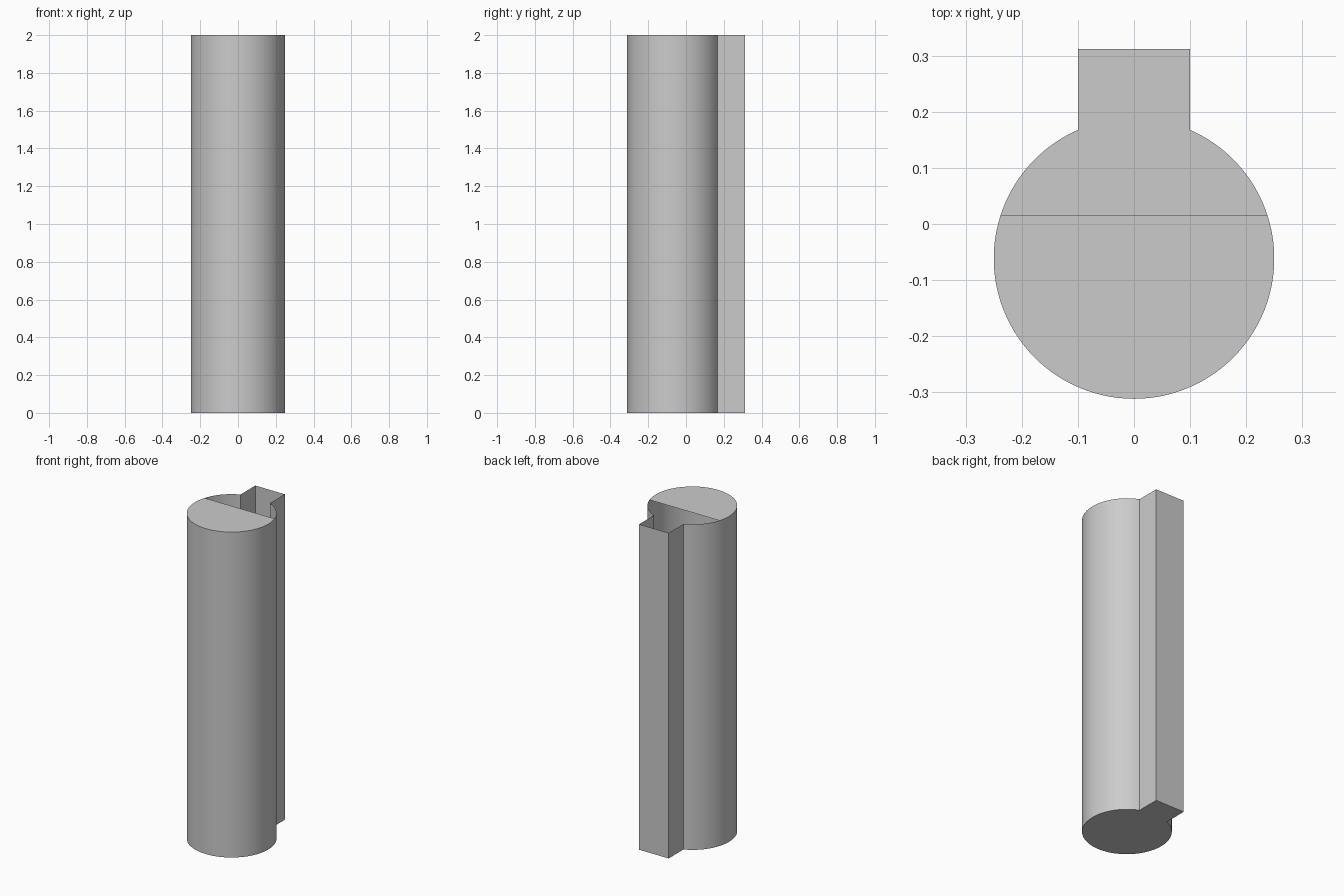
import bpy
import bmesh
from math import asin, cos, sin, pi

cube = bpy.data.objects.get("Cube")
if cube:
    bpy.data.objects.remove(cube)

HEIGHT = 2.0
RADIUS = 0.25
CENTRE_Y = -0.0615
KEY_HALF = 0.1
BACK_Y = 0.3115
CAP_Y = 0.015
STEPS = 96

grey = bpy.data.materials.new("light grey")
grey.use_nodes = True
colour = (0.6, 0.6, 0.6, 1)
grey.diffuse_color = colour
grey.node_tree.nodes["Principled BSDF"].inputs["Base Color"].default_value = colour

# Outline: round shaft, running clockwise around the front, plus a square key
key_angle = pi / 2 - asin(KEY_HALF / RADIUS)
cap_angle = asin((CAP_Y - CENTRE_Y) / RADIUS)
sweep = pi + 2 * key_angle
angles = [key_angle - sweep * i / STEPS for i in range(STEPS + 1)]
# Snap the nearest points to the ends of the straight cap edge
for target in (cap_angle, -pi - cap_angle):
    nearest = min(range(len(angles)), key=lambda i: abs(angles[i] - target))
    angles[nearest] = target
outline = [(RADIUS * cos(a), CENTRE_Y + RADIUS * sin(a)) for a in angles]
outline += [(-KEY_HALF, BACK_Y), (KEY_HALF, BACK_Y)]

# Hollow shell with a full floor and a cap over the front part only
bm = bmesh.new()
bottom = [bm.verts.new((x, y, 0)) for x, y in outline]
top = [bm.verts.new((x, y, HEIGHT)) for x, y in outline]
count = len(outline)
for i in range(count):
    j = (i + 1) % count
    wall = bm.faces.new((bottom[j], bottom[i], top[i], top[j]))
    wall.smooth = i < STEPS
bm.faces.new(bottom)
bm.faces.new([v for v in reversed(top) if v.co.y < CAP_Y + 0.0001])
bm.normal_update()

mesh = bpy.data.meshes.new("keyed_shaft")
bm.to_mesh(mesh)
bm.free()
mesh.materials.append(grey)
shaft = bpy.data.objects.new("keyed_shaft", mesh)
bpy.context.collection.objects.link(shaft)

# Smooth round wall with crisp rims and key edges
bpy.context.view_layer.objects.active = shaft
shaft.select_set(True)
bpy.ops.object.shade_smooth_by_angle(angle=pi / 6)
